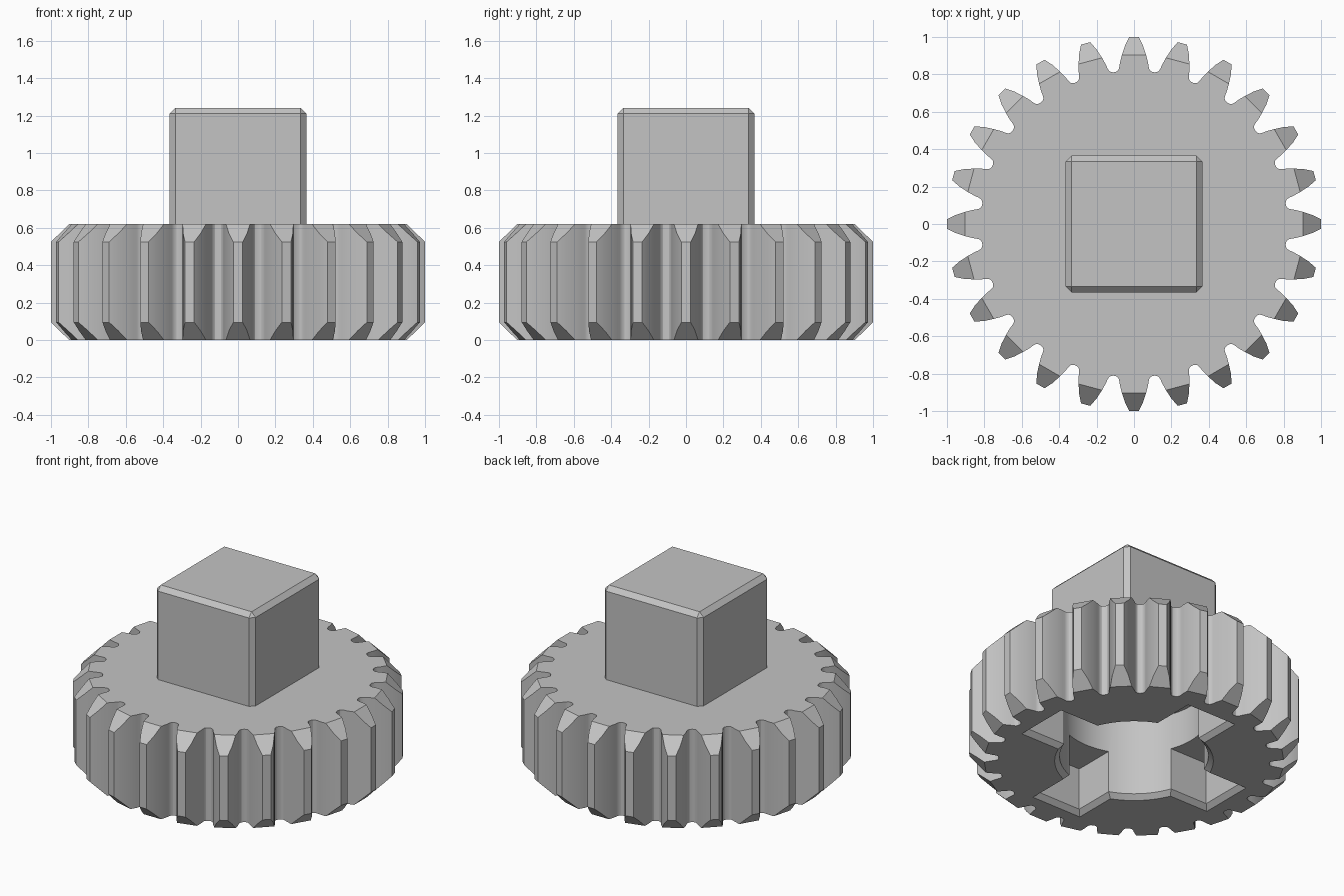
import bpy, bmesh
from math import radians, sin, cos, pi

cube = bpy.data.objects.get("Cube")
if cube:
    bpy.data.objects.remove(cube, do_unlink=True)

TEETH = 24
HEIGHT = 0.62
SHOULDER = 0.905      # radius where the tooth chamfer starts
CHAMFER = 0.03

grey = bpy.data.materials.new("plain grey")
grey.use_nodes = True
grey.diffuse_color = (0.55, 0.55, 0.55, 1)
grey.node_tree.nodes["Principled BSDF"].inputs["Base Color"].default_value = (0.55, 0.55, 0.55, 1)


def make_object(name, bm):
    bmesh.ops.recalc_face_normals(bm, faces=bm.faces[:])
    mesh = bpy.data.meshes.new(name)
    bm.to_mesh(mesh)
    bm.free()
    mesh.materials.append(grey)
    obj = bpy.data.objects.new(name, mesh)
    bpy.context.collection.objects.link(obj)
    return obj


def select_only(obj):
    bpy.ops.object.select_all(action='DESELECT')
    obj.select_set(True)
    bpy.context.view_layer.objects.active = obj


def loft(name, levels):
    """Closed solid through matching outlines, each given with its height."""
    bm = bmesh.new()
    rings = [[bm.verts.new((x, y, z)) for x, y in outline] for outline, z in levels]
    for low, high in zip(rings, rings[1:]):
        for i in range(len(low)):
            j = (i + 1) % len(low)
            bm.faces.new((low[i], low[j], high[j], high[i]))
    bm.faces.new(rings[0])
    bm.faces.new(rings[-1])
    return make_object(name, bm)


def circle(r, n=72):
    return [(r * cos(2 * pi * i / n), r * sin(2 * pi * i / n)) for i in range(n)]


def rectangle(a, b):
    return [(-a, -b), (a, -b), (a, b), (-a, b)]


# Gear wheel: half tooth as (radius, degrees from the tooth centre)
half = [(1.0, 1.45), (0.955, 2.9), (SHOULDER, 4.1), (0.865, 5.0), (0.845, 5.3),
        (0.829, 5.75), (0.821, 6.4), (0.818, 7.5)]
tooth = [(r, -a) for r, a in reversed(half[:-1])] + half
bm = bmesh.new()
columns = []
for t in range(TEETH):
    for r, a in tooth:
        angle = radians(t * 360 / TEETH + a)
        drop = max(0, r - SHOULDER)
        x, y = r * cos(angle), r * sin(angle)
        columns.append((r, bm.verts.new((x, y, drop)), bm.verts.new((x, y, HEIGHT - drop))))
for i, (r, low, high) in enumerate(columns):
    r2, low2, high2 = columns[(i + 1) % len(columns)]
    bm.faces.new((low, low2, high2, high))
for side in (1, 2):
    bm.faces.new([c[side] for c in columns if c[0] <= SHOULDER])
    # sloped tooth ends
    for t in range(TEETH):
        part = columns[t * len(tooth):(t + 1) * len(tooth)]
        bm.faces.new([c[side] for c in part if c[0] >= SHOULDER])
gear = make_object("gear_wheel", bm)

# Socket underneath: round bore with four shallower arms, chamfered mouth
lip = CHAMFER + 0.01


def socket(name, outline, depth):
    return loft(name, [(outline(lip), -0.01), (outline(0), CHAMFER), (outline(0), depth)])


cutters = [
    socket("bore_cutter", lambda g: circle(0.45 + g), 0.55),
    socket("arm_cutter_x", lambda g: rectangle(0.70 + g, 0.155 + g), 0.31),
    socket("arm_cutter_y", lambda g: rectangle(0.155 + g, 0.70 + g), 0.31),
]
select_only(gear)
for cutter in cutters:
    cutter.hide_render = True
    cut = gear.modifiers.new("socket", 'BOOLEAN')
    cut.operation = 'DIFFERENCE'
    cut.solver = 'EXACT'
    cut.object = cutter
    bpy.ops.object.modifier_apply(modifier=cut.name)
for cutter in cutters:
    bpy.data.objects.remove(cutter, do_unlink=True)
bpy.ops.object.shade_smooth_by_angle(angle=radians(28))

# Square block on top, its lower bevel sunk into the wheel
block = loft("square_block", [(rectangle(0.365, 0.365), 0.57), (rectangle(0.365, 0.365), 1.24)])
select_only(block)
bevel = block.modifiers.new("edge_bevel", 'BEVEL')
bevel.width = CHAMFER
bevel.segments = 1
bpy.ops.object.modifier_apply(modifier=bevel.name)
